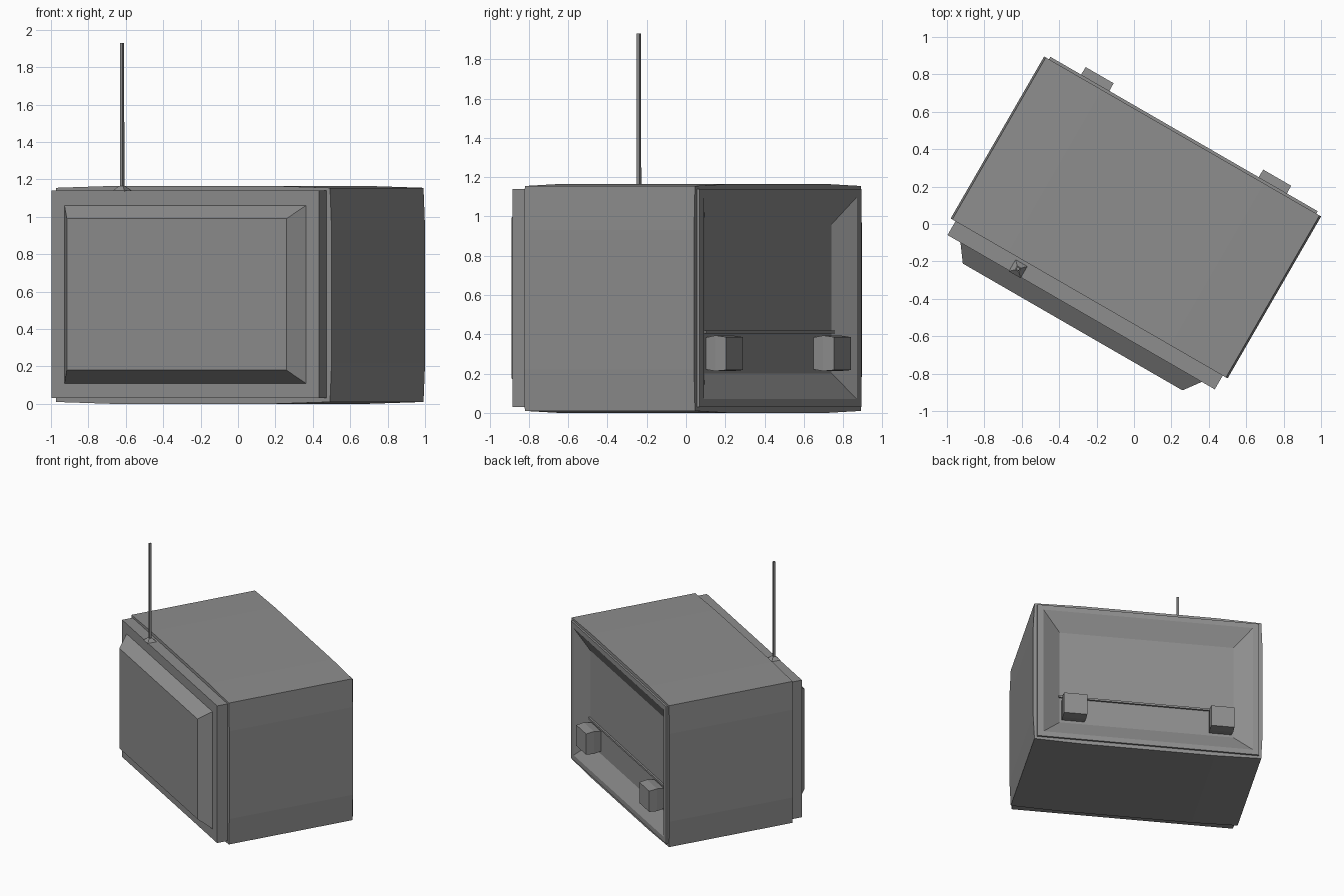
import bpy
import bmesh
import math
from mathutils import Matrix

cube = bpy.data.objects.get("Cube")
if cube:
    bpy.data.objects.remove(cube, do_unlink=True)

# Parts are built square-on (x width, y depth) and then turned into place
PLACE = Matrix.Translation((0.01, 0.035, 0)) @ Matrix.Rotation(math.radians(-30), 4, 'Z')

grey = bpy.data.materials.new("plain_grey")
grey.use_nodes = True
COLOUR = (0.27, 0.27, 0.27, 1)
grey.diffuse_color = COLOUR
grey.node_tree.nodes["Principled BSDF"].inputs["Base Color"].default_value = COLOUR


def loft(name, rings, closed=False):
    """Skin equal-sized rings of points; cap the ends or join them in a loop."""
    bm = bmesh.new()
    loops = [[bm.verts.new(p) for p in ring] for ring in rings]
    pairs = list(zip(loops, loops[1:]))
    if closed:
        pairs.append((loops[-1], loops[0]))
    else:
        bm.faces.new(loops[0])
        bm.faces.new(loops[-1])
    for a, b in pairs:
        n = len(a)
        for i in range(n):
            j = (i + 1) % n
            bm.faces.new((a[i], a[j], b[j], b[i]))
    bmesh.ops.recalc_face_normals(bm, faces=bm.faces)
    bm.transform(PLACE)
    mesh = bpy.data.meshes.new(name)
    bm.to_mesh(mesh)
    bm.free()
    mesh.materials.append(grey)
    obj = bpy.data.objects.new(name, mesh)
    bpy.context.collection.objects.link(obj)
    return obj


def upright(y, half, z0, z1, x=0):
    """Rectangle facing the front."""
    return [(x - half, y, z0), (x + half, y, z0), (x + half, y, z1), (x - half, y, z1)]


def flat(z, half, x, y):
    """Level square."""
    return [(x + sx * half, y + sy * half, z) for sx, sy in ((-1, -1), (1, -1), (1, 1), (-1, 1))]


# Outer casing: a sleeve with slightly bulging sides
W, B, MID = 0.845, 0.855, 0.5
OUTER = [(-W, 0.01), (-MID, 0), (MID, 0), (W, 0.01), (B, 0.22), (B, 0.93),
         (W, 1.155), (MID, 1.165), (-MID, 1.165), (-W, 1.155), (-B, 0.93), (-B, 0.22)]
INNER = [(max(-0.82, min(0.82, x)), max(0.035, min(1.135, z))) for x, z in OUTER]
sleeve = [[(x, y, z) for x, z in ring]
          for ring, y in ((OUTER, -0.5), (OUTER, 0.5), (INNER, 0.5), (INNER, -0.5))]
loft("outer_casing", sleeve, closed=True)

# Cabinet core: front frame through to the sloping recess in the back
loft("cabinet_core", [
    upright(-0.585, 0.825, 0.03, 1.14),
    upright(0.515, 0.825, 0.03, 1.14),
    upright(0.515, 0.78, 0.07, 1.10),
    upright(0.442, 0.647, 0.20, 0.96),
])

# Raised screen with sloping edges
loft("screen", [
    upright(-0.58, 0.745, 0.11, 1.06),
    upright(-0.585, 0.745, 0.11, 1.06),
    upright(-0.676, 0.678, 0.18, 0.99),
])

# Rear blocks, slightly fuller in the middle
for side, label in ((-1, "right"), (1, "left")):
    x = side * 0.548
    loft(label + "_rear_block", [
        upright(0.435, 0.083, 0.222, 0.383, x),
        upright(0.500, 0.088, 0.213, 0.394, x),
        upright(0.562, 0.086, 0.218, 0.386, x),
    ])

# Thin ledge across the recess
loft("rear_ledge", [upright(0.435, 0.655, 0.405, 0.42), upright(0.456, 0.655, 0.405, 0.42)])

# Aerial with a tapered foot
AX, AY = -0.408, -0.553
loft("aerial_foot", [flat(1.135, 0.036, AX, AY), flat(1.14, 0.036, AX, AY), flat(1.165, 0.012, AX, AY)])
loft("aerial_rod", [flat(1.15, 0.009, AX, AY), flat(1.93, 0.008, AX, AY)])
